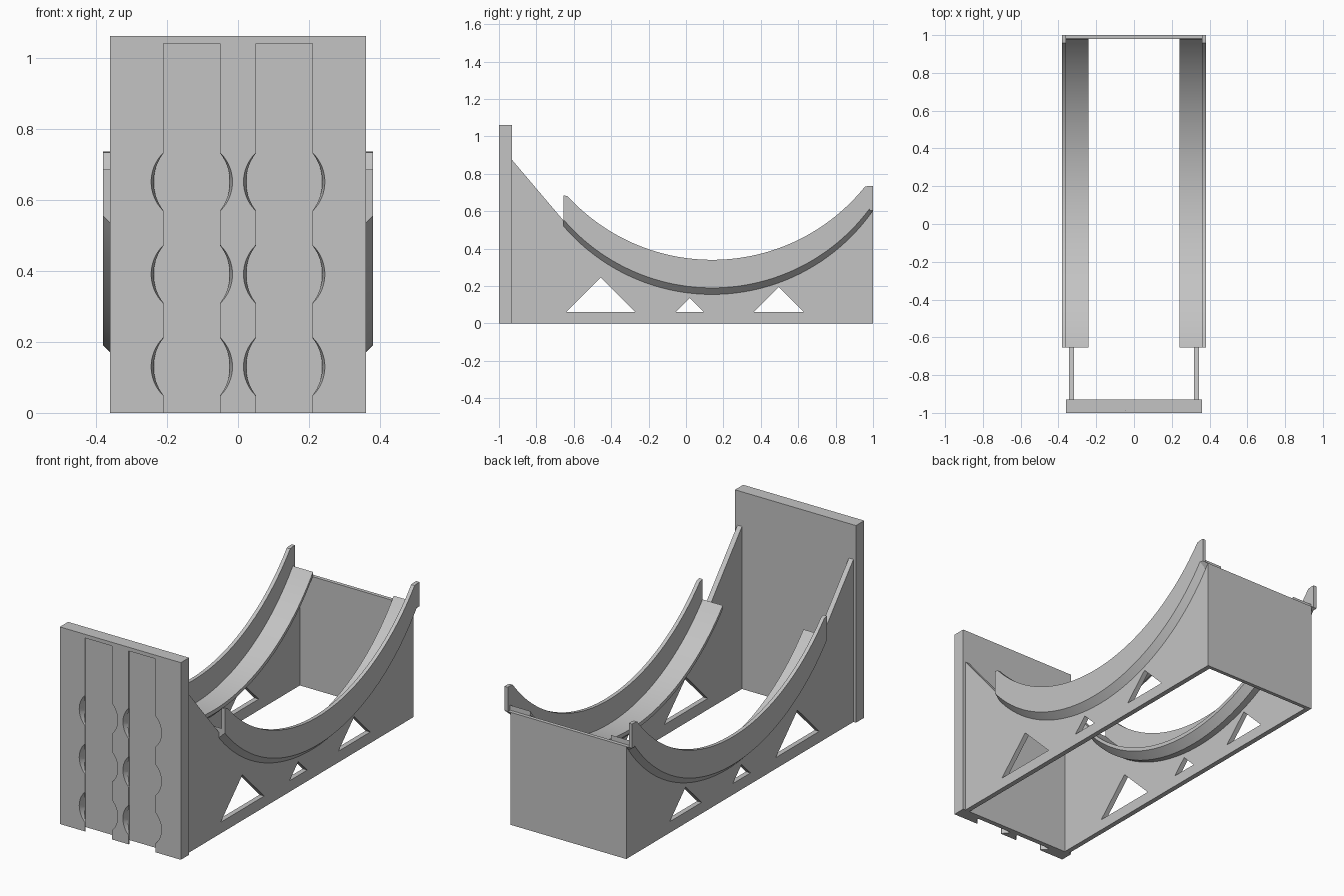
import bpy, bmesh, math
from mathutils import Matrix

cube = bpy.data.objects.get("Cube")
if cube:
    bpy.data.objects.remove(cube, do_unlink=True)

grey = bpy.data.materials.new("light_grey")
grey.use_nodes = True
grey.diffuse_color = (0.55, 0.55, 0.55, 1)
grey.node_tree.nodes["Principled BSDF"].inputs["Base Color"].default_value = grey.diffuse_color


def finish(name, bm):
    bmesh.ops.recalc_face_normals(bm, faces=bm.faces)
    mesh = bpy.data.meshes.new(name)
    bm.to_mesh(mesh)
    bm.free()
    mesh.materials.append(grey)
    obj = bpy.data.objects.new(name, mesh)
    bpy.context.collection.objects.link(obj)
    return obj


def loft(name, rings):
    """Closed solid through a list of equal-length rings."""
    bm = bmesh.new()
    loops = [[bm.verts.new(p) for p in ring] for ring in rings]
    n = len(loops[0])
    for a, b in zip(loops, loops[1:]):
        for i in range(n):
            j = (i + 1) % n
            bm.faces.new((a[i], a[j], b[j], b[i]))
    bm.faces.new(loops[0])
    bm.faces.new(loops[-1][::-1])
    return finish(name, bm)


def side_prism(name, points, x0, x1):
    return loft(name, [[(x, y, z) for y, z in points] for x in (x0, x1)])


def box(name, x0, x1, y0, y1, z0, z1):
    return side_prism(name, [(y0, z0), (y1, z0), (y1, z1), (y0, z1)], x0, x1)


def cut(obj, cutters):
    for c in cutters:
        c.hide_render = True
        mod = obj.modifiers.new("cut", "BOOLEAN")
        mod.operation, mod.solver, mod.object = "DIFFERENCE", "EXACT", c
    graph = bpy.context.evaluated_depsgraph_get()
    mesh = bpy.data.meshes.new_from_object(obj.evaluated_get(graph))
    obj.modifiers.clear()
    obj.data = mesh
    for c in cutters:
        bpy.data.objects.remove(c, do_unlink=True)


def smooth(obj):
    for o in bpy.context.selected_objects:
        o.select_set(False)
    obj.select_set(True)
    bpy.context.view_layer.objects.active = obj
    bpy.ops.object.shade_smooth_by_angle(angle=math.radians(25))


# Cradle curve: height above its lowest point
RADIUS, MID_Y = 1.048, 0.14


def rise(y):
    return RADIUS - math.sqrt(RADIUS ** 2 - (y - MID_Y) ** 2)


# Mounting plate with two undercut slots, each with three round entries
plate = box("mounting_plate", -0.36, 0.36, -1, -0.93, 0, 1.06)
cutters = []
half = [(0.08, -1.02), (0.08, -0.995), (0.106, -0.969), (0.106, -0.957)]
for cx in (-0.13, 0.13):
    section = [(cx + w, y) for w, y in half] + [(cx - w, y) for w, y in reversed(half)]
    cutters.append(loft("slot_cutter", [[(x, y, z) for x, y in section] for z in (-0.02, 1.04)]))
    for cz in (0.13, 0.39, 0.65):
        bm = bmesh.new()
        turn = Matrix.Translation((cx, -0.989, cz)) @ Matrix.Rotation(math.pi / 2, 4, "X")
        bmesh.ops.create_cone(bm, cap_ends=True, segments=64, radius1=0.105,
                              radius2=0.119, depth=0.062, matrix=turn)
        cutters.append(finish("entry_cutter", bm))
cut(plate, cutters)
smooth(plate)

# Side walls with triangular windows, and the curved rails on them
STEPS = 72
Y0, Y1 = -0.655, 1.0
stations = [Y0 + (0.98 - Y0) * i / STEPS for i in range(STEPS + 1)] + [0.981, Y1]
windows = [(-0.455, 0.185, 0.245), (0.02, 0.075, 0.135), (0.495, 0.135, 0.195)]


def rail_ring(side, y):
    cap = 0.685 if y < 0 else 0.735
    limit = 0.605 if y > 0.98 else 2
    s = rise(y)
    top = min(0.34 + s, cap)
    low = lambda h: min(h + s, limit)
    profile = [(0.38, low(0.19)), (0.38, top), (0.36, top), (0.36, low(0.21)),
               (0.24, low(0.21)), (0.24, low(0.189)), (0.28, low(0.15)), (0.345, low(0.155))]
    return [(side * x, y, z) for x, z in profile]


for side, label in ((1, "left"), (-1, "right")):
    outline = [(-0.935, 0), (1, 0), (1, 0.604)]
    outline += [(y, 0.17 + rise(y)) for y in reversed(stations[:-3])]
    outline += [(Y0, 0.55), (-0.935, 0.88)]
    wall = side_prism(label + "_wall", outline, side * 0.318, side * 0.345)
    cut(wall, [side_prism("window_cutter", [(y - w, 0.06), (y + w, 0.06), (y, peak)],
                          side * 0.25, side * 0.42) for y, w, peak in windows])
    rail = loft(label + "_rail", [rail_ring(side, y) for y in stations])
    smooth(rail)

# End wall joining the two sides
box("back_wall", -0.345, 0.345, 0.98, 1, 0, 0.605)
